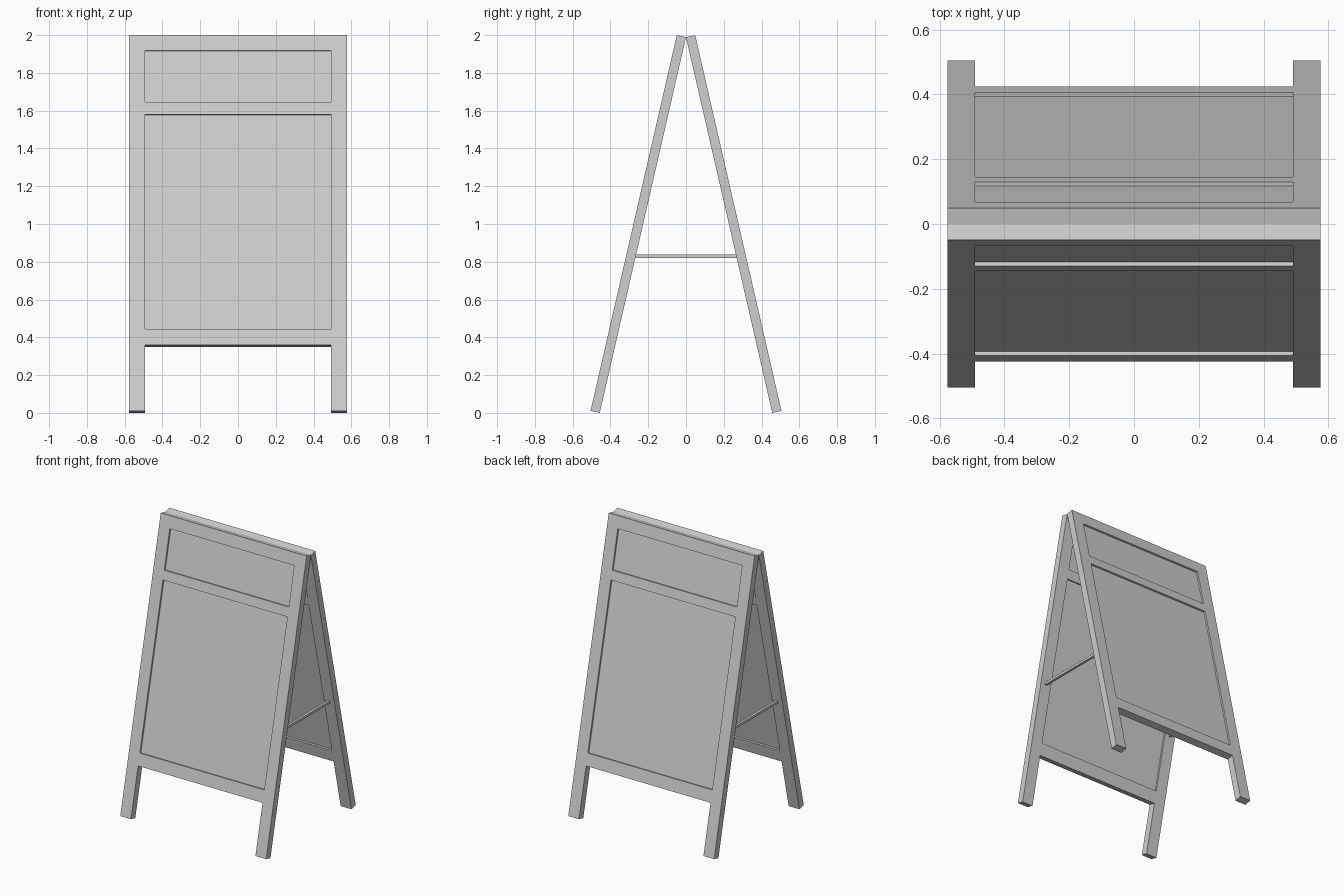
import bpy, bmesh, math
from mathutils import Matrix

if "Cube" in bpy.data.objects:
    bpy.data.objects.remove(bpy.data.objects["Cube"])

ANGLE = math.radians(12.93)      # lean of each board
THICK = 0.05                     # frame thickness
LENGTH = (2 - THICK * math.sin(ANGLE)) / math.cos(ANGLE)
HALF_W, HALF_IN = 0.576, 0.4915

grey = bpy.data.materials.new("plain grey")
grey.diffuse_color = (0.62, 0.62, 0.62, 1)
grey.use_nodes = True
grey.node_tree.nodes["Principled BSDF"].inputs["Base Color"].default_value = grey.diffuse_color


def add_object(name, bm, matrix=Matrix()):
    bmesh.ops.recalc_face_normals(bm, faces=bm.faces)
    mesh = bpy.data.meshes.new(name)
    bm.to_mesh(mesh)
    bm.free()
    mesh.materials.append(grey)
    ob = bpy.data.objects.new(name, mesh)
    ob.matrix_world = matrix
    bpy.context.collection.objects.link(ob)
    return ob


def add_box(name, lo, hi, matrix=Matrix()):
    bm = bmesh.new()
    bmesh.ops.create_cube(bm, size=1)
    for v in bm.verts:
        v.co = [lo[i] + (v.co[i] + 0.5) * (hi[i] - lo[i]) for i in range(3)]
    return add_object(name, bm, matrix)


def add_frame(name, matrix):
    # flat grid of cells with the openings left out, extruded to thickness
    xs = [-HALF_W, -HALF_IN, HALF_IN, HALF_W]
    zs = [0, 0.358, 0.445, 1.61, 1.677, 1.956, LENGTH]
    bm = bmesh.new()
    grid = [[bm.verts.new((x, 0, z)) for x in xs] for z in zs]
    for r in range(len(zs) - 1):
        for c in range(3):
            if c == 1 and r in (0, 2, 4):
                continue
            bm.faces.new((grid[r][c], grid[r][c + 1], grid[r + 1][c + 1], grid[r + 1][c]))
    bmesh.ops.delete(bm, geom=[v for v in bm.verts if not v.link_faces], context='VERTS')
    geo = bmesh.ops.extrude_face_region(bm, geom=bm.faces[:], use_keep_orig=True)["geom"]
    bmesh.ops.translate(bm, vec=(0, -THICK, 0),
                        verts=[g for g in geo if isinstance(g, bmesh.types.BMVert)])
    return add_object(name, bm, matrix)


# two leaning boards, the back one turned half round
for side, turn in (("front", 0), ("back", math.pi)):
    m = (Matrix.Rotation(turn, 4, 'Z')
         @ Matrix.Translation((0, -LENGTH * math.sin(ANGLE), 0))
         @ Matrix.Rotation(-ANGLE, 4, 'X'))
    add_frame(side + "_frame", m)
    # recessed panels
    for part, z0, z1 in (("header_panel", 1.677, 1.956), ("main_panel", 0.445, 1.61)):
        e = 0.004
        add_box(f"{side}_{part}", (-HALF_IN - e, -0.0375, z0 - e),
                (HALF_IN + e, -0.0125, z1 + e), m)

# spreader bars between the boards
for side, x in (("right", 0.533), ("left", -0.533)):
    add_box(side + "_spreader_bar", (x - 0.009, -0.275, 0.821), (x + 0.009, 0.275, 0.839))
